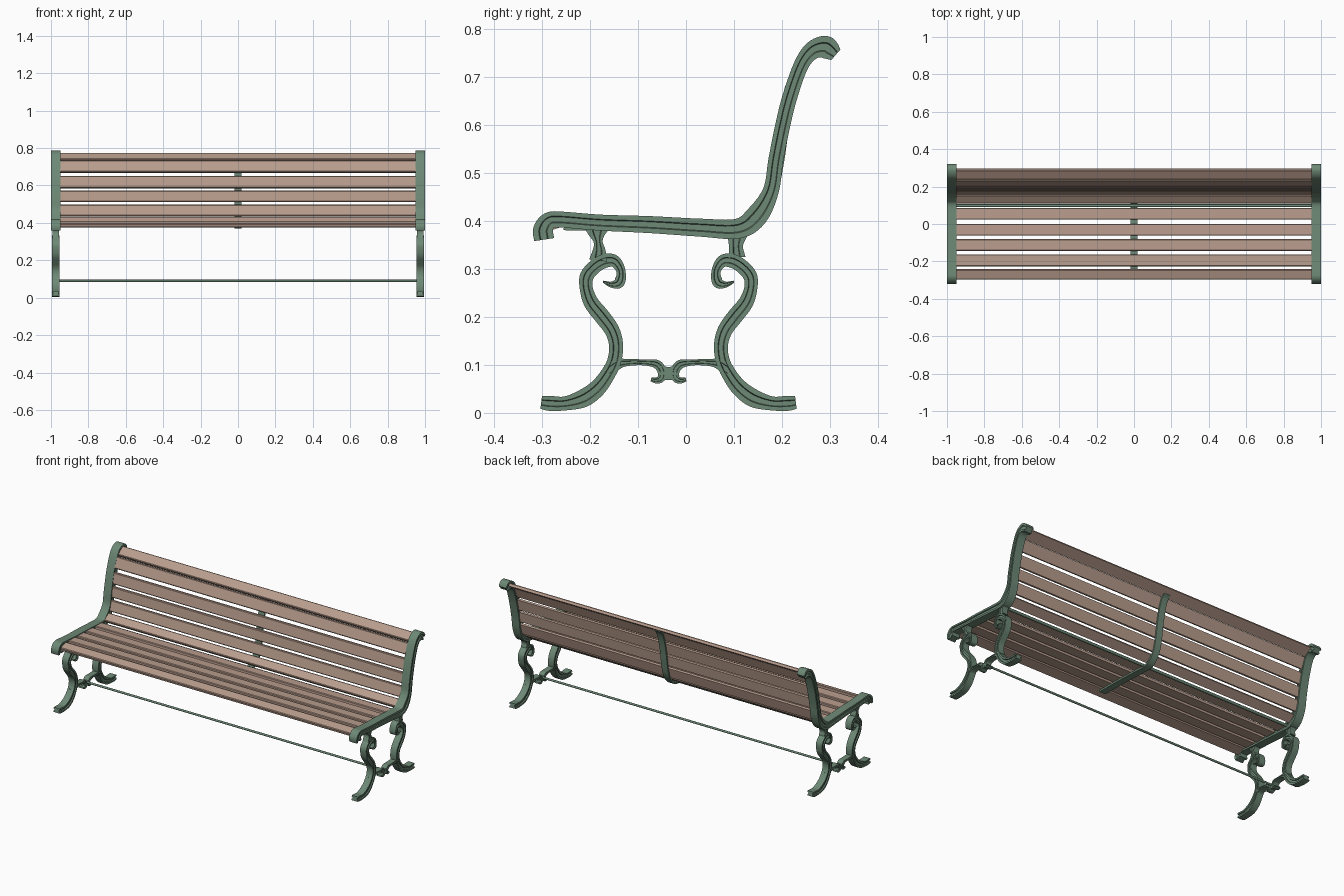
import bpy, bmesh, math
from mathutils import Vector

if "Cube" in bpy.data.objects:
    bpy.data.objects.remove(bpy.data.objects["Cube"])


def material(name, rgb):
    m = bpy.data.materials.new(name)
    m.diffuse_color = (*rgb, 1)
    m.use_nodes = True
    m.node_tree.nodes["Principled BSDF"].inputs["Base Color"].default_value = m.diffuse_color
    return m


GREEN = material("green cast iron", (0.155, 0.25, 0.18))
WOOD = material("brown wood", (0.48, 0.335, 0.265))


def finish(name, bm, mat, mirror=False, angle=35):
    bmesh.ops.recalc_face_normals(bm, faces=bm.faces)
    me = bpy.data.meshes.new(name)
    bm.to_mesh(me)
    bm.free()
    me.materials.append(mat)
    ob = bpy.data.objects.new(name, me)
    bpy.context.collection.objects.link(ob)
    if mirror:
        ob.modifiers.new("mirror", "MIRROR").use_axis = (True, False, False)
    bpy.ops.object.select_all(action="DESELECT")
    ob.select_set(True)
    bpy.context.view_layer.objects.active = ob
    bpy.ops.object.shade_smooth_by_angle(angle=math.radians(angle))
    return ob


def smooth(pts, n=5):
    """Catmull-Rom curve through (y, z, width) points."""
    p = [Vector(q) for q in pts]
    p = [2 * p[0] - p[1]] + p + [2 * p[-1] - p[-2]]
    out = []
    for i in range(1, len(p) - 2):
        a, b, c, d = p[i - 1:i + 3]
        for k in range(n):
            t = k / n
            out.append(0.5 * (2 * b + (c - a) * t + (2 * a - 5 * b + 4 * c - d) * t * t
                              + (3 * b - a - 3 * c + d) * t ** 3))
    return out + [p[-2]]


def ribbon(name, pts, x0, x1, groove=0.006, mirror=True):
    """Cast bar of varying width along a path in the yz plane, grooved on both sides."""
    path = smooth(pts)
    g = groove
    half = [(x0, -1), (x0, -.42), (x0 + g, -.32), (x0 + g, .32), (x0, .42), (x0, 1)]
    if g == 0:
        half = [(x0, -1), (x0, 1)]
    section = half + [(x0 + x1 - x, t) for x, t in reversed(half)]
    bm = bmesh.new()
    rings = []
    for i, q in enumerate(path):
        d = path[min(i + 1, len(path) - 1)] - path[max(i - 1, 0)]
        nrm = Vector((-d.y, d.x)).normalized()
        w = q.z / 2
        rings.append([bm.verts.new((x, q.x + nrm.x * w * t, max(0, q.y + nrm.y * w * t)))
                      for x, t in section])
    n = len(section)
    for a, b in zip(rings, rings[1:]):
        for j in range(n):
            k = (j + 1) % n
            bm.faces.new((a[j], a[k], b[k], b[j]))
    bm.faces.new(rings[0])
    bm.faces.new(rings[-1])
    return finish(name, bm, GREEN, mirror)


def plan(pts, flip=False):
    """Drawing units (480 per metre, origin at the sheet corner) to y, z, width."""
    return [(((1337 - u if flip else u) - 686) / 480, (413.5 - v) / 480, w / 480)
            for u, v, w in pts]


def slat(name, a, b, thick=0.018, length=0.952):
    """Plank whose visible face runs from a to b in the yz plane."""
    a, b = Vector(a), Vector(b)
    d = (b - a).normalized()
    n = Vector((d.y, -d.x)) * thick
    c = 0.004
    prof = [a + n * .2, a + d * c, b - d * c, b + n * .2, b + n, a + n]
    bm = bmesh.new()
    f = bm.faces.new([bm.verts.new((-length, p.x, p.y)) for p in prof])
    r = bmesh.ops.extrude_face_region(bm, geom=[f])
    bmesh.ops.translate(bm, vec=(2 * length, 0, 0),
                        verts=[v for v in r["geom"] if isinstance(v, bmesh.types.BMVert)])
    return finish(name, bm, WOOD, angle=20)


def rod(name, y, z, r):
    bm = bmesh.new()
    bmesh.ops.create_cone(bm, cap_ends=True, segments=12, radius1=r, radius2=r, depth=1.92)
    for v in bm.verts:
        v.co = Vector((v.co.z, y + v.co.x, z + v.co.y))
    return finish(name, bm, GREEN)


# End frames: seat rail sweeping up into the back post
ribbon("end_rail_and_back_post", plan([
    (544, 240, 20), (543, 230, 20), (549, 221, 17), (562, 220, 16), (600, 223, 16),
    (650, 225, 17), (700, 228, 18), (738, 229, 20), (757, 216, 22), (771, 191, 16),
    (776, 160, 15), (783, 125, 15), (790, 97, 15), (801, 66, 15), (812, 51, 18),
    (824, 47, 22), (830, 50, 21), (836, 55, 14)]), 0.95, 1.0)

# Scrolled legs and the curled stretcher, mirrored front to back
leg = [(603, 282, 2), (611, 285, 6), (619, 283, 11), (621, 272, 9), (615, 262, 12),
       (606, 261, 14), (596, 266, 14), (587, 276, 14), (586, 288, 13), (591, 303, 15),
       (602, 317, 16), (612, 331, 15), (616, 346, 14), (614, 362, 14), (607, 376, 15),
       (597, 389, 17), (583, 399, 18), (565, 404, 14), (550, 404, 15), (541, 403, 13)]
stretcher = [(608, 372, 14), (617, 365, 11), (628, 363, 7), (645, 363, 6), (657, 365, 9),
             (662, 372, 9), (661, 379, 8), (656, 381, 6), (651, 380, 4)]
for side, flip in (("front", False), ("back", True)):
    ribbon(side + "_leg", plan(leg, flip), 0.955, 0.995)
    ribbon(side + "_stretcher_scroll", plan(stretcher, flip), 0.958, 0.992, 0.004)
ribbon("stretcher_boss", plan([(660, 373, 14), (668.5, 374, 13), (677, 373, 14)]), 0.96, 0.99, 0)

# Necks joining legs to the rail
ribbon("front_neck", plan([(597, 228, 27), (597, 234, 18), (598, 242, 9),
                           (599, 251, 13), (598, 261, 18)]), 0.957, 0.993, 0.004)
ribbon("back_neck", plan([(737, 235, 21), (736, 246, 14), (737, 258, 17)]), 0.957, 0.993, 0.004)

# Seat slats, front to back
seat = [((-0.297, 0.395), (-0.245, 0.411)), ((-0.226, 0.411), (-0.162, 0.409)),
        ((-0.144, 0.408), (-0.081, 0.406)), ((-0.062, 0.405), (0.0, 0.403)),
        ((0.024, 0.402), (0.086, 0.400))]
for i, (a, b) in enumerate(seat):
    slat(f"seat_slat_{i + 1}", a, b)

# Back slats, from the seat corner to the rolled top
back = [((0.108, 0.404), (0.150, 0.434)), ((0.158, 0.438), (0.174, 0.498)),
        ((0.176, 0.513), (0.184, 0.573)), ((0.187, 0.588), (0.199, 0.652)),
        ((0.204, 0.674), (0.228, 0.735)), ((0.237, 0.743), (0.287, 0.776))]
for i, (a, b) in enumerate(back):
    slat(f"back_slat_{i + 1}", a, b)

# Centre strap under the seat and behind the back
ribbon("centre_strap", [
    (-0.255, 0.386, 0.01), (-0.1, 0.384, 0.01), (0.03, 0.379, 0.01), (0.11, 0.377, 0.01),
    (0.150, 0.398, 0.01), (0.183, 0.45, 0.01), (0.199, 0.52, 0.01), (0.211, 0.60, 0.01),
    (0.228, 0.675, 0.01), (0.247, 0.722, 0.01), (0.268, 0.743, 0.01)], -0.02, 0.02, 0, False)

# Long tie rods
rod("lower_tie_rod", -0.036, 0.09, 0.006)
rod("seat_tie_rod", 0.098, 0.383, 0.008)
